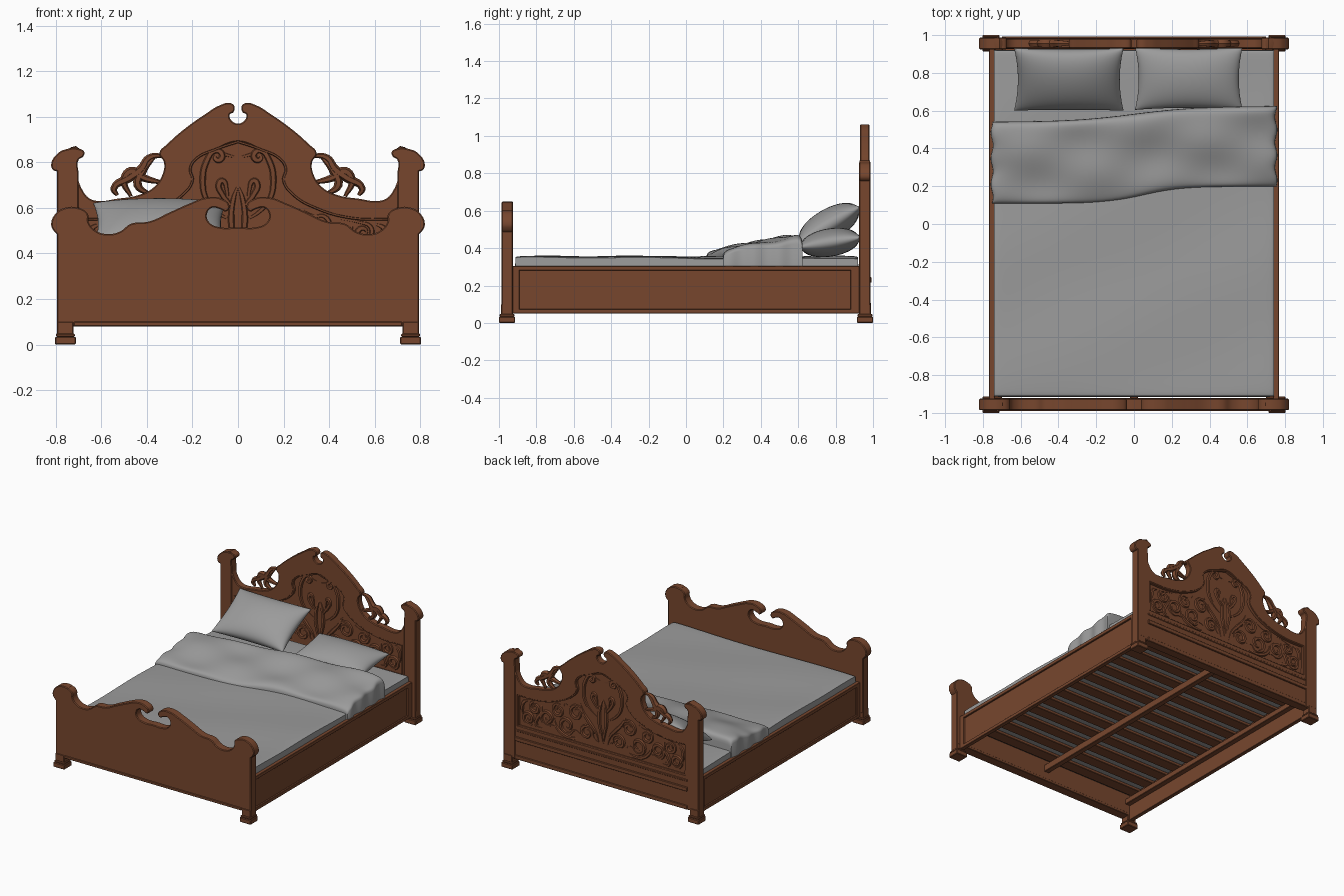
import bpy, bmesh, math
from math import sin, cos, pi, tanh
from mathutils import Matrix

if "Cube" in bpy.data.objects:
    bpy.data.objects.remove(bpy.data.objects["Cube"])


def material(name, rgb):
    m = bpy.data.materials.new(name)
    m.diffuse_color = (*rgb, 1)
    m.use_nodes = True
    m.node_tree.nodes["Principled BSDF"].inputs["Base Color"].default_value = m.diffuse_color
    return m


WOOD = material("brown wood", (0.185, 0.062, 0.027))
LINEN = material("grey linen", (0.33, 0.33, 0.33))


def add(name, mesh, mat):
    ob = bpy.data.objects.new(name, mesh)
    bpy.context.collection.objects.link(ob)
    mesh.materials.clear()
    mesh.materials.append(mat)
    return ob


def boxes(name, spans, mat, mirror_x=False, bevel=0.003):
    """Several boxes in one object, each (x0, x1, y0, y1, z0, z1)."""
    bm = bmesh.new()
    for x0, x1, y0, y1, z0, z1 in spans:
        for s in ((1, -1) if mirror_x else (1,)):
            m = Matrix.Translation((s * (x0 + x1) / 2, (y0 + y1) / 2, (z0 + z1) / 2))
            bmesh.ops.create_cube(bm, size=1, matrix=m @ Matrix.Diagonal((x1 - x0, y1 - y0, z1 - z0, 1)))
    bmesh.ops.bevel(bm, geom=bm.edges[:], offset=bevel, segments=1, affect='EDGES')
    me = bpy.data.meshes.new(name)
    bm.to_mesh(me)
    bm.free()
    return add(name, me, mat)


def curve_mesh(name, cu, y):
    """Stand a curve upright in the xz plane and turn it into a mesh."""
    tmp = bpy.data.objects.new("tmp", cu)
    bpy.context.collection.objects.link(tmp)
    me = bpy.data.meshes.new_from_object(tmp.evaluated_get(bpy.context.evaluated_depsgraph_get()))
    bpy.data.objects.remove(tmp)
    me.transform(Matrix.Translation((0, y, 0)) @ Matrix.Rotation(pi / 2, 4, 'X'))
    me.name = name
    return add(name, me, WOOD)


def add_spline(cu, pts, cyclic, taper=False):
    sp = cu.splines.new('BEZIER')
    sp.bezier_points.add(len(pts) - 1)
    sp.use_cyclic_u = cyclic
    for i, (bp, p) in enumerate(zip(sp.bezier_points, pts)):
        bp.co = (p[0], p[1], 0)
        h = 'VECTOR' if len(p) > 2 else 'AUTO'
        bp.handle_left_type = bp.handle_right_type = h
        if taper:
            bp.radius = 0.45 + 0.75 * sin(pi * i / (len(pts) - 1))


def flip(pts):
    return [(-p[0], *p[1:]) for p in pts]


def whole(half):
    """Mirror a right-hand half outline that starts on the centre line."""
    return half + [q for q in flip(half)[::-1] if abs(q[0]) > 1e-6]


def board(name, outlines, y, half, bevel=0.005):
    cu = bpy.data.curves.new(name, 'CURVE')
    cu.dimensions, cu.fill_mode, cu.resolution_u = '2D', 'BOTH', 6
    cu.extrude, cu.bevel_depth, cu.offset, cu.bevel_resolution = half - bevel, bevel, -bevel, 0
    for o in outlines:
        add_spline(cu, o, True)
    return curve_mesh(name, cu, y)


def strands(name, paths, y, depth, taper=True, flat=1.0):
    cu = bpy.data.curves.new(name, 'CURVE')
    cu.dimensions, cu.resolution_u = '3D', 5
    cu.bevel_depth, cu.bevel_resolution, cu.use_fill_caps = depth, 1, True
    for p in paths:
        add_spline(cu, p, False, taper)
        add_spline(cu, flip(p), False, taper)
    ob = curve_mesh(name, cu, 0)
    ob.data.transform(Matrix.Translation((0, y, 0)) @ Matrix.Diagonal((1, flat, 1, 1)))
    return ob


def vine(x, z, cx, cz, r, a0, turns):
    """Stem from (x, z) winding into a spiral round (cx, cz)."""
    n = int(abs(turns) * 7) + 2
    out = [(x, z)]
    for i in range(n):
        t = i / (n - 1)
        a, rr = math.radians(a0) + 2 * pi * turns * t, r * (1 - 0.75 * t)
        out.append((cx + rr * cos(a), cz + rr * sin(a)))
    return out


def surface(name, f, nu, nv, mat, sides=(1,)):
    """Grid surface from f(u, v, side), denser toward the borders."""
    bm = bmesh.new()
    for s in sides:
        g = [[bm.verts.new(f(sin(pi * (i / nu - .5)), sin(pi * (j / nv - .5)), s))
              for j in range(nv + 1)] for i in range(nu + 1)]
        for i in range(nu):
            for j in range(nv):
                q = [g[i][j], g[i + 1][j], g[i + 1][j + 1], g[i][j + 1]]
                bm.faces.new(q if s > 0 else q[::-1])
    bmesh.ops.remove_doubles(bm, verts=bm.verts[:], dist=1e-5)
    me = bpy.data.meshes.new(name)
    bm.to_mesh(me)
    bm.free()
    return add(name, me, mat)


def cap(u, n):
    return max(0, 1 - abs(u) ** n) ** (1 / n)


# Footboard: one flush board with scrolled top and hooked centre notch
foot_half = [(0, .515), (.08, .515), (.125, .535), (.137, .57), (.115, .60), (.08, .595), (.05, .585),
             (.038, .61), (.07, .64), (.14, .645), (.21, .62), (.30, .58), (.39, .54), (.47, .53),
             (.52, .495), (.575, .485), (.625, .50), (.655, .535), (.66, .575), (.70, .60), (.76, .60),
             (.80, .575), (.82, .53), (.81, .50), (.795, .485, 1), (.795, .08, 1)]
board("footboard", [whole(foot_half)], -.955, .031)
strands("footboard_scrolls", [vine(.80, .57, .685, .545, .035, 90, -1.3)], -.955, .005, False, 6.4)
boxes("footboard_bottom_trim", [(-.72, .72, -.99, -.92, .08, .10)], WOOD)

# Headboard: arched frame with an opening, thin panel and posts
head_half = [(0, .97), (.03, .985), (.036, 1.01), (.02, 1.02), (.017, 1.048), (.035, 1.06), (.08, 1.05),
             (.145, 1.01), (.23, .95), (.31, .88), (.345, .84), (.325, .80), (.33, .75), (.37, .69),
             (.44, .655), (.53, .64), (.605, .63), (.65, .64), (.684, .68), (.71, .75, 1), (.74, .75, 1),
             (.74, .08, 1)]
panel_half = [(0, .89), (.09, .86), (.19, .81), (.21, .77), (.20, .72), (.24, .66), (.34, .60),
              (.50, .555), (.68, .55, 1), (.68, .33, 1)]
post = [(.70, .08, 1), (.70, .75), (.70, .81), (.68, .825), (.675, .845), (.70, .86), (.755, .857),
        (.79, .84), (.82, .79), (.81, .765), (.795, .76, 1), (.795, .08, 1)]
HY = .956
board("headboard_frame", [whole(head_half), whole(panel_half)], HY, .026)
board("headboard_panel", [whole(panel_half)], HY, .009, 0)
board("headboard_posts", [post, flip(post)], HY, .031)
strands("post_scrolls", [vine(.80, .82, .70, .835, .022, 90, -1.2)], HY, .005, False, 6.4)
boxes("headboard_rail_moulding", [(-.70, .70, .918, .992, .215, .245), (-.70, .70, .923, .988, .08, .11),
                                  (-.70, .70, .926, .986, .285, .30)], WOOD)

# Raised mouldings following the arch and the opening
rim = [(0, .95), (.08, .935), (.20, .88), (.285, .81), (.285, .74), (.33, .66), (.44, .615), (.58, .59), (.69, .60)]
strands("arch_moulding", [rim], HY, .006, False, 4.9)
strands("panel_moulding", [panel_half], HY, .007, False, 4.1)

# Pierced leaf work on the shoulders of the arch
strands("shoulder_scrollwork", [
    [(.32, .83), (.39, .82), (.425, .77), (.48, .73), (.545, .685), (.53, .655)],
    [(.33, .71), (.41, .73), (.47, .76), (.50, .72), (.47, .65)],
    [(.39, .66), (.44, .70), (.42, .76), (.37, .82)]], HY, .017, True, 1.2)

# Carved relief, showing on both sides of the panel
strands("panel_carving", [
    [(.0, .82), (.06, .835), (.10, .85), (.14, .80), (.155, .72), (.14, .64), (.09, .58), (.02, .54)],
    vine(.14, .80, .09, .825, .03, 20, 1.1),
    [(.02, .50), (.03, .60), (.07, .66), (.085, .70), (.07, .72), (.05, .68), (.05, .60)],
    [(.0, .36), (.015, .45), (.03, .54), (.02, .64), (.0, .70)],
    [(.03, .35), (.06, .44), (.11, .50), (.16, .56), (.19, .63)],
    vine(.03, .36, .13, .42, .055, 200, -1.4),
    vine(.09, .50, .215, .54, .06, 190, -1.5),
    vine(.16, .37, .29, .43, .065, 200, 1.4),
    vine(.24, .62, .36, .52, .05, 120, -1.4),
    vine(.30, .36, .45, .44, .06, 230, 1.5),
    vine(.40, .56, .55, .49, .045, 100, -1.4),
    vine(.46, .36, .60, .40, .05, 220, 1.5),
    [(.20, .36), (.25, .345), (.32, .355), (.38, .40), (.40, .47)],
    [(.48, .35), (.54, .36), (.53, .42), (.50, .47), (.50, .53)],
    [(.60, .53), (.64, .51), (.655, .46), (.65, .40)]], HY, .0145, True, 1.4)

# Feet and legs
for nm, y in (("foot", -.957), ("head", .957)):
    boxes(nm + "_feet", [(.712, .803, y - .043, y + .043, 0, .034), (.716, .799, y - .039, y + .039, .034, .048),
                         (.722, .795, y - .032, y + .032, .045, .10)], WOOD, True, .004)

# Side rails with framed recess
boxes("side_rails", [(.737, .755, -.93, .93, .05, .303), (.74, .767, -.93, .93, .28, .305),
                     (.74, .767, -.93, .93, .05, .075), (.74, .767, -.93, -.89, .05, .305),
                     (.74, .767, .88, .93, .05, .305)], WOOD, True, .002)

# Slats, ledgers and centre beam
boxes("rail_ledgers", [(.70, .74, -.925, .93, .16, .20)], WOOD, True)
boxes("centre_beam", [(-.02, .02, -.925, .93, .15, .20)], WOOD)
boxes("slats", [(-.735, .735, -.87 + .145 * i, -.785 + .145 * i, .20, .222) for i in range(13)], WOOD)

# Mattress and its softly rippled sheet
boxes("mattress", [(-.735, .735, -.915, .922, .222, .33)], LINEN, bevel=.015)


def sheet(u, v, s):
    x, y = .742 * u, .004 + .917 * v
    ripple = .004 * sin(5 * x + 3 * y) + .003 * sin(9 * y - 4 * x)
    return x, y, .30 + (.053 + ripple) * cap(u, 24) * cap(v, 24)


surface("sheet", sheet, 48, 56, LINEN)


# Folded blanket band, rising toward the pillows
def blanket(u, v, s):
    x = .753 * u
    y0, y1 = .153 + .045 * tanh(5 * (x - .05)), .583 + .042 * tanh(3 * x)
    t = .5 + .5 * v
    h = (.092 + .09 * t ** 1.1) * (.94 + .06 * tanh(2 * x))
    h += .006 * sin(7 * x + 9 * t) + .005 * sin(13 * x - 6 * t)
    return x + .006 * sin(20 * t) * abs(u) ** 6, y0 + (y1 - y0) * t, .302 + h * cap(u, 12) * cap(v, 8)


surface("folded_blanket", blanket, 56, 40, LINEN)


# Pillows: two puffed faces with drawn-out corners
def pillow(name, centre, tilt, a, b, thick):
    def f(u, v, s):
        w = (max(0, 1 - u * u) * max(0, 1 - v * v)) ** .45
        return a * u * (1 - .07 * (1 - v * v)), b * v * (1 - .07 * (1 - u * u)), s * thick * w
    ob = surface(name, f, 30, 24, LINEN, (1, -1))
    ob.data.transform(Matrix.Translation(centre) @ Matrix.Rotation(math.radians(tilt), 4, 'X'))


pillow("leaning_pillow", (-.345, .765, .525), 30, .29, .19, .085)
pillow("flat_pillow", (.29, .77, .43), 9, .285, .168, .075)

# Smooth shading with crisp edges
for ob in bpy.context.scene.objects:
    ob.select_set(ob.type == 'MESH')
    bpy.context.view_layer.objects.active = ob
bpy.ops.object.shade_smooth_by_angle(angle=math.radians(35))
